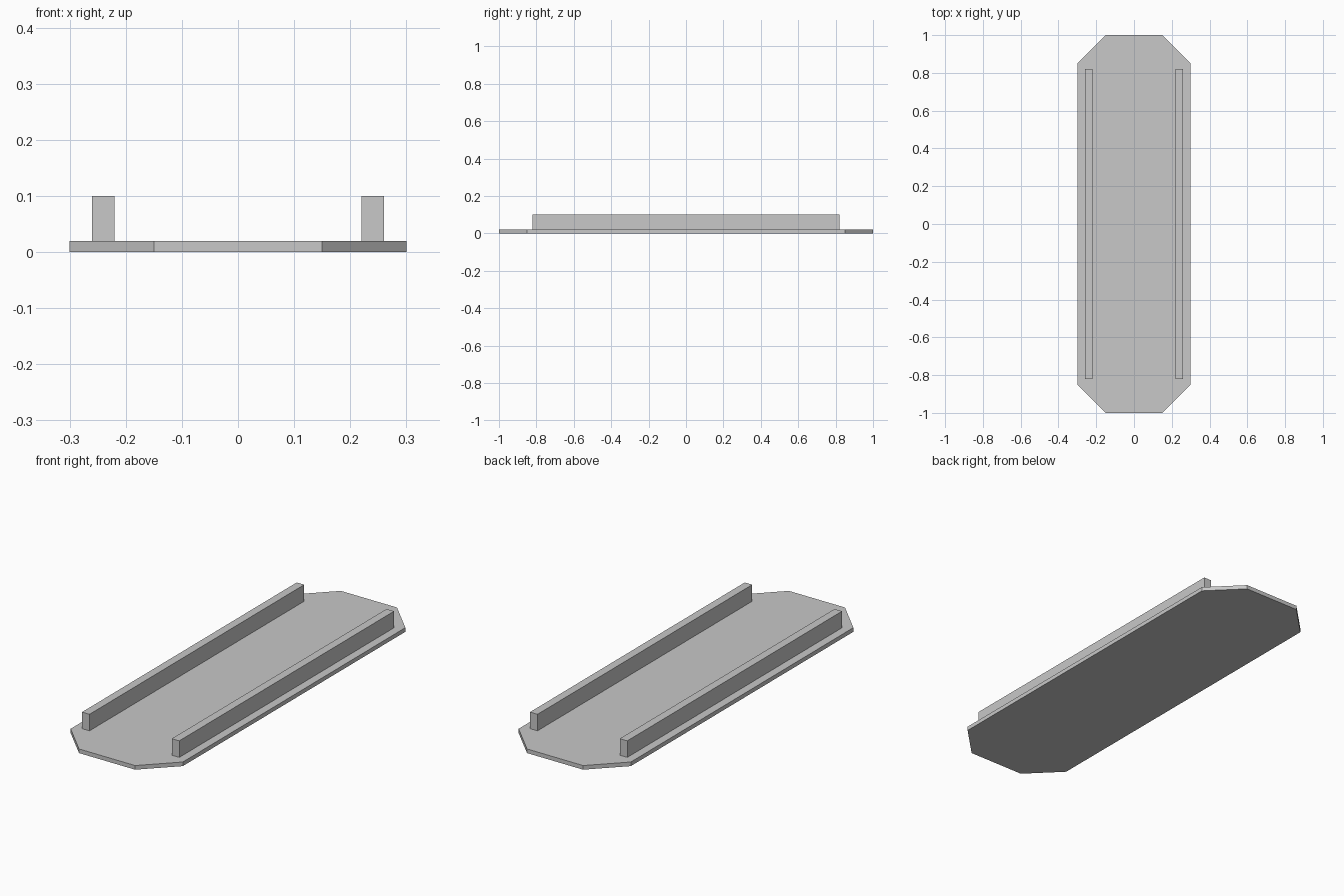
import bpy
import bmesh

default = bpy.data.objects.get("Cube")
if default:
    bpy.data.objects.remove(default, do_unlink=True)

grey = bpy.data.materials.new("light_grey")
grey.use_nodes = True
colour = (0.58, 0.58, 0.58, 1)
grey.diffuse_color = colour
grey.node_tree.nodes["Principled BSDF"].inputs["Base Color"].default_value = colour


def prism(name, outline, bottom, top):
    """Extrude a flat outline upward into a closed solid."""
    bm = bmesh.new()
    face = bm.faces.new([bm.verts.new((x, y, bottom)) for x, y in outline])
    lid = bmesh.ops.extrude_face_region(bm, geom=[face])["geom"]
    moved = [v for v in lid if isinstance(v, bmesh.types.BMVert)]
    bmesh.ops.translate(bm, verts=moved, vec=(0, 0, top - bottom))
    bmesh.ops.recalc_face_normals(bm, faces=bm.faces)
    mesh = bpy.data.meshes.new(name)
    bm.to_mesh(mesh)
    bm.free()
    mesh.materials.append(grey)
    obj = bpy.data.objects.new(name, mesh)
    bpy.context.collection.objects.link(obj)
    return obj


# Base plate with chamfered corners
half_x, half_y, cut, thickness = 0.3, 1.0, 0.15, 0.02
plate = [(half_x, cut - half_y), (half_x, half_y - cut),
         (half_x - cut, half_y), (cut - half_x, half_y),
         (-half_x, half_y - cut), (-half_x, cut - half_y),
         (cut - half_x, -half_y), (half_x - cut, -half_y)]
prism("base_plate", plate, 0, thickness)

# Long rails along both sides
inner, outer, reach = 0.22, 0.26, 0.82
for name, side in (("left_rail", 1), ("right_rail", -1)):
    rail = [(side * inner, -reach), (side * outer, -reach),
            (side * outer, reach), (side * inner, reach)]
    prism(name, rail, thickness, 0.1)
